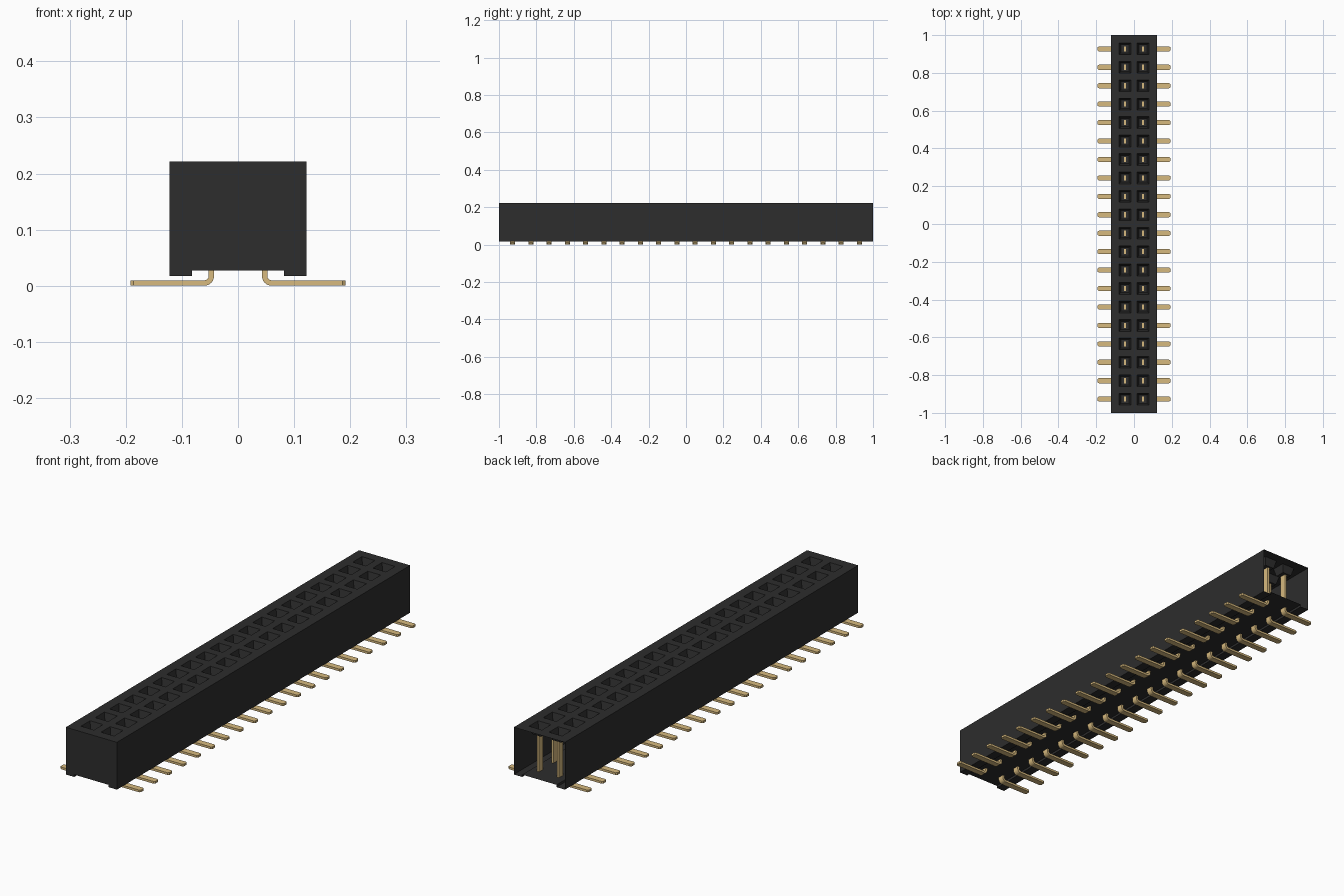
import bpy, bmesh, math

if "Cube" in bpy.data.objects:
    bpy.data.objects.remove(bpy.data.objects["Cube"], do_unlink=True)

ROWS, PITCH, COL = 20, 0.0976, 0.048   # contact rows, row spacing, column offset
HOLE = 0.031                           # half width of a socket opening
TOP, HALF_W = 0.221, 0.122
Y0 = -PITCH * (ROWS - 1) / 2


def material(name, rgb, rough):
    m = bpy.data.materials.new(name)
    m.use_nodes = True
    m.diffuse_color = (*rgb, 1)
    b = m.node_tree.nodes["Principled BSDF"]
    b.inputs["Base Color"].default_value = (*rgb, 1)
    b.inputs["Roughness"].default_value = rough
    return m


def make_object(name, bm, mat):
    bmesh.ops.recalc_face_normals(bm, faces=bm.faces[:])
    me = bpy.data.meshes.new(name)
    bm.to_mesh(me)
    bm.free()
    me.materials.append(mat)
    ob = bpy.data.objects.new(name, me)
    bpy.context.collection.objects.link(ob)
    return ob


black = material("black plastic", (0.026, 0.026, 0.026), 0.6)
gold = material("gold metal", (0.68, 0.49, 0.21), 0.5)

# Housing: profile with two standing rails, closed at the front, open at the back
bm = bmesh.new()
half = [(HALF_W, TOP), (HALF_W, 0.017), (0.082, 0.017), (0.082, 0.027)]
profile = half + [(-x, z) for x, z in reversed(half)]
front = [bm.verts.new((x, -1, z)) for x, z in profile]
back = [bm.verts.new((x, 1, z)) for x, z in profile]
for i in range(len(profile) - 1):
    bm.faces.new((front[i], front[i + 1], back[i + 1], back[i]))
bm.faces.new(front)

# Top plate: grid whose odd cells become tapered sockets
xs = [-HALF_W, -COL - HOLE, -COL + HOLE, COL - HOLE, COL + HOLE, HALF_W]
ys = [-1]
for r in range(ROWS):
    ys += [Y0 + r * PITCH - HOLE, Y0 + r * PITCH + HOLE]
ys.append(1)
grid = [[bm.verts.new((x, y, TOP)) for y in ys] for x in xs]
sockets = []
for i in range(len(xs) - 1):
    for j in range(len(ys) - 1):
        f = bm.faces.new((grid[i][j], grid[i + 1][j], grid[i + 1][j + 1], grid[i][j + 1]))
        if i % 2 and j % 2:
            sockets.append(f)
bm.normal_update()
bmesh.ops.inset_individual(bm, faces=sockets, thickness=0.013, depth=-0.035)
bmesh.ops.remove_doubles(bm, verts=bm.verts[:], dist=0.0001)
make_object("housing", bm, black)

# Contact pin: flat strip swept down, round the bend and outwards
T, W, R = 0.0048, 0.0135, 0.0125       # half thickness, half width, bend radius
PX = 0.0475
sections = [(PX, 0.191, 0, W)]         # x, z, turn angle, half width
for k in range(7):
    a = math.pi / 2 * k / 6
    sections.append((PX + R - R * math.cos(a), T + R - R * math.sin(a), a, W))
sections += [(0.186, T, math.pi / 2, W), (0.192, T, math.pi / 2, W * 0.65)]

bm = bmesh.new()
rings = []
for x, z, a, w in sections:
    nx, nz = math.cos(a) * T, math.sin(a) * T
    rings.append([bm.verts.new((x + s * nx, Y0 + v * w, z + s * nz))
                  for s, v in ((1, 1), (1, -1), (-1, -1), (-1, 1))])
for a, b in zip(rings, rings[1:]):
    for i in range(4):
        bm.faces.new((a[i], a[(i + 1) % 4], b[(i + 1) % 4], b[i]))
bm.faces.new(rings[0])
bm.faces.new(rings[-1])
pins = make_object("contact_pins", bm, gold)

# Mirror to the second column and repeat along the rows
pins.modifiers.new("both_columns", "MIRROR")
arr = pins.modifiers.new("rows", "ARRAY")
arr.count = ROWS
arr.use_relative_offset = False
arr.use_constant_offset = True
arr.constant_offset_displace = (0, PITCH, 0)
bpy.context.view_layer.objects.active = pins
pins.select_set(True)
bpy.ops.object.shade_smooth_by_angle(angle=math.radians(30))
